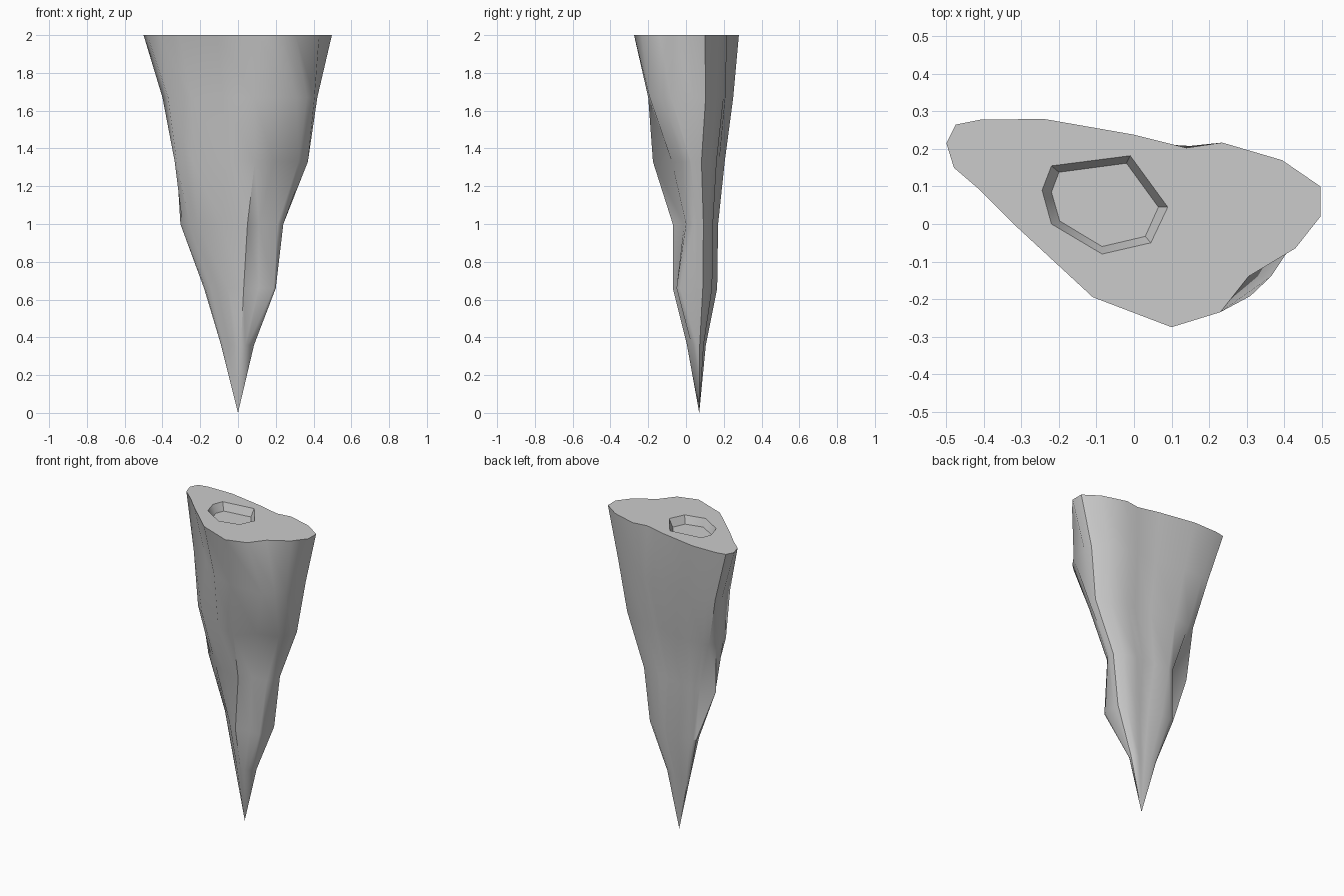
import bpy, bmesh

if "Cube" in bpy.data.objects:
    bpy.data.objects.remove(bpy.data.objects["Cube"])

# Outline of the flat top, counter-clockwise from the right end
outline = [(.497, .02), (.497, .10), (.395, .17), (.235, .217), (.14, .203), (0, .238),
           (-.24, .28), (-.41, .278), (-.475, .265), (-.5, .215), (-.48, .15), (-.41, .09),
           (-.31, -.01), (-.11, -.195), (.10, -.275), (.23, -.235), (.305, -.14), (.43, -.065)]

# Each level: height, x range, y range the outline is squeezed into, moved corners
levels = [
    (2.0, -.5, .497, -.275, .28, {}),
    (1.67, -.40, .42, -.20, .25, {4: (.15, .208), 14: (.085, -.2), 15: (.31, -.192), 16: (.365, -.14),
                                  17: (.405, -.08), 11: (-.37, .07)}),
    (1.33, -.335, .37, -.175, .205, {7: (-.26, .20), 8: (-.30, .192), 9: (-.325, .15),
                                     10: (-.335, .09), 11: (-.325, .05), 12: (-.24, -.03),
                                     15: (.19, -.075), 16: (.32, -.035), 17: (.36, .02)}),
    (1.0, -.305, .24, -.07, .17, {6: (-.13, .17), 7: (-.17, .155), 8: (-.185, .122), 9: (-.305, .125),
                                  12: (-.21, .055), 13: (-.09, -.025), 14: (.05, -.07), 15: (.11, -.01),
                                  16: (.21, .0), 17: (.24, .04)}),
    (.66, -.18, .20, -.07, .165, {8: (-.165, .163), 9: (-.18, .15), 12: (-.11, .05), 13: (-.055, -.01),
                                  14: (.03, -.07), 15: (.11, -.035), 16: (.19, -.05), 17: (.20, -.03)}),
    (.36, -.09, .085, .005, .105, {}),
]

# Recess in the top: rim and slightly smaller floor
rim = [(-.22, .155), (-.01, .182), (.09, .045), (.045, -.05), (-.085, -.08), (-.22, 0), (-.245, .09)]
floor = [(-.2, .138), (-.02, .162), (.065, .045), (.03, -.033), (-.085, -.06), (-.198, .008), (-.22, .085)]

bm = bmesh.new()


def ring(points, z):
    return [bm.verts.new((x, y, z)) for x, y in points]


def bridge(a, b):
    n = len(a)
    for i in range(n):
        j = (i + 1) % n
        bm.faces.new((a[i], b[i], b[j], a[j]))


def loop_edges(r):
    return [bm.edges.get((r[i], r[(i + 1) % len(r)])) for i in range(len(r))]


# Tapering body
rings = []
for z, x0, x1, y0, y1, moved in levels:
    pts = [(x0 + (x + .5) / .997 * (x1 - x0), y0 + (y + .275) / .555 * (y1 - y0)) for x, y in outline]
    for i, p in moved.items():
        pts[i] = p
    rings.append(ring(pts, z))
for upper, lower in zip(rings, rings[1:]):
    bridge(upper, lower)

# Pointed tip
tip = bm.verts.new((0, .07, 0))
last = rings[-1]
for i in range(len(last)):
    bm.faces.new((last[i], tip, last[(i + 1) % len(last)]))

# Recess walls and floor
rim_v, floor_v = ring(rim, 2.0), ring(floor, 1.95)
bridge(rim_v, floor_v)
bm.faces.new(floor_v)

# Flat top around the recess
bmesh.ops.triangle_fill(bm, use_beauty=True, edges=loop_edges(rings[0]) + loop_edges(rim_v))
bmesh.ops.recalc_face_normals(bm, faces=bm.faces)

mesh = bpy.data.meshes.new("rock_spike")
bm.to_mesh(mesh)
bm.free()
spike = bpy.data.objects.new("rock_spike", mesh)
bpy.context.collection.objects.link(spike)
bpy.context.view_layer.objects.active = spike
spike.select_set(True)
bpy.ops.object.shade_smooth_by_angle(angle=0.8)
